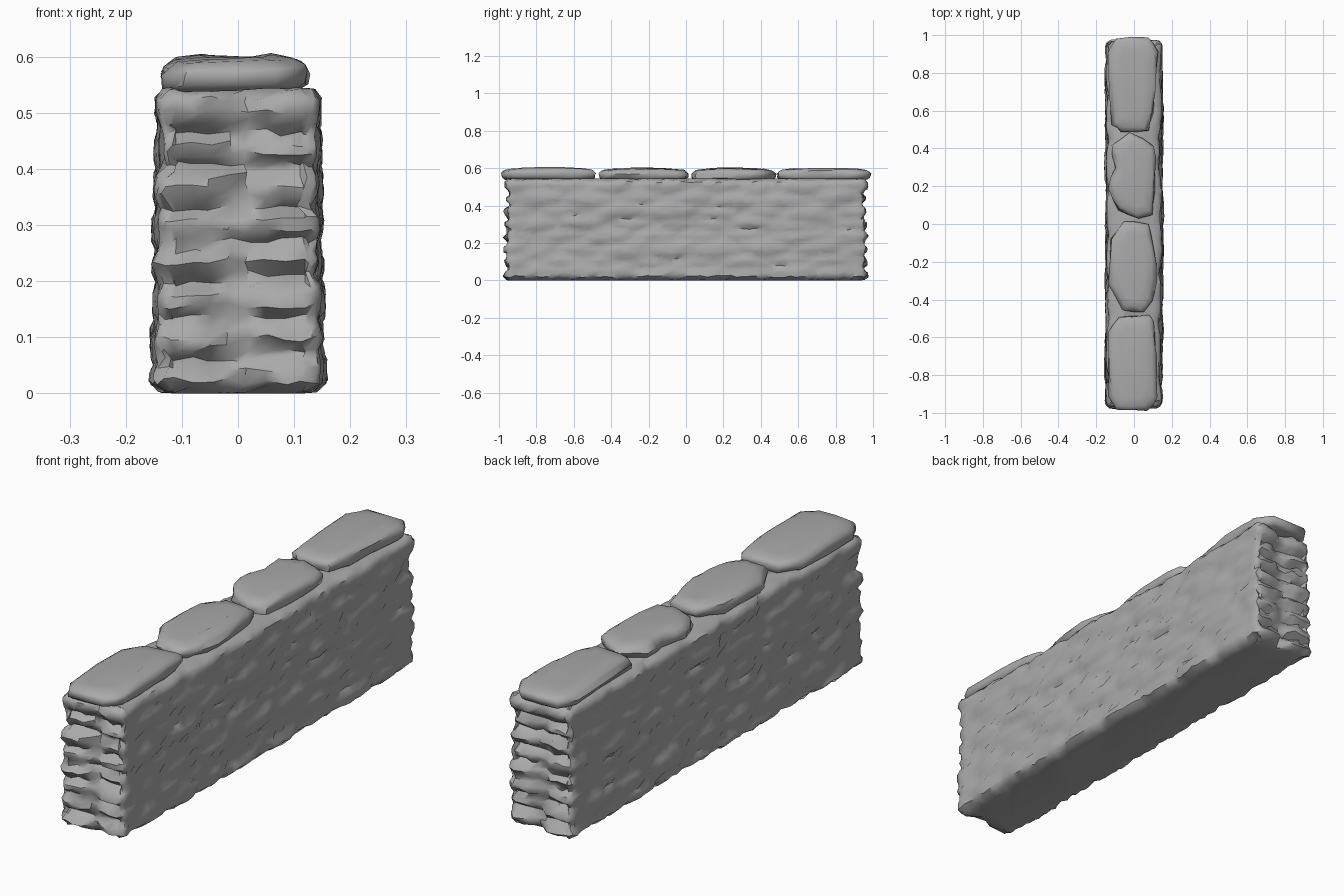
import bpy, bmesh, math, random
from mathutils import Vector, kdtree

random.seed(7)
cube = bpy.data.objects.get("Cube")
if cube:
    bpy.data.objects.remove(cube, do_unlink=True)

stone = bpy.data.materials.new("grey stone")
stone.use_nodes = True
grey = (0.4, 0.4, 0.4, 1)
stone.diffuse_color = grey
bsdf = stone.node_tree.nodes["Principled BSDF"]
bsdf.inputs["Base Color"].default_value = grey
bsdf.inputs["Roughness"].default_value = 0.9

HALF_W, HALF_L, TOP = 0.16, 0.985, 0.545


def loft(name, rings, angle):
    """Skin a stack of closed rings and close both ends."""
    bm = bmesh.new()
    loops = [[bm.verts.new(p) for p in ring] for ring in rings]
    n = len(loops[0])
    for low, high in zip(loops, loops[1:]):
        for i in range(n):
            j = (i + 1) % n
            bm.faces.new((low[i], low[j], high[j], high[i]))
    bm.faces.new(loops[0][::-1])
    bm.faces.new(loops[-1])
    bmesh.ops.recalc_face_normals(bm, faces=bm.faces)
    mesh = bpy.data.meshes.new(name)
    bm.to_mesh(mesh)
    bm.free()
    mesh.materials.append(stone)
    obj = bpy.data.objects.new(name, mesh)
    bpy.context.collection.objects.link(obj)
    bpy.ops.object.select_all(action="DESELECT")
    obj.select_set(True)
    bpy.context.view_layer.objects.active = obj
    bpy.ops.object.shade_smooth_by_angle(angle=math.radians(angle))
    return obj


# Stone centres laid in staggered courses; each one becomes a bulge in the wall
def squash(p):
    return Vector((p[0] / 0.16, p[1] / 0.24, p[2] / 0.075))


centres = []
COURSES = 8
for row in range(COURSES):
    for side in (-1, 1):
        z = (row + 0.5 + random.uniform(-0.28, 0.28)) * TOP / COURSES
        for end in (-1, 1):
            centres.append((side * 0.09, end * 0.93, z))
        y = -0.78 + 0.12 * (row % 2)
        while y < 0.82:
            centres.append((side * 0.14, y, z + random.uniform(-0.015, 0.015)))
            y += random.uniform(0.18, 0.3)
tree = kdtree.KDTree(len(centres))
for i, c in enumerate(centres):
    tree.insert(squash(c), i)
tree.balance()
push = [random.uniform(0, 1) for c in centres]


# Plan outline: a rounded rectangle walked at even steps, with outward normals
def outline(step=0.032, r=0.045):
    pts = []
    corners = [(1, -1, -90), (1, 1, 0), (-1, 1, 90), (-1, -1, 180)]
    for sx, sy, start in corners:
        cx, cy = sx * (HALF_W - r), sy * (HALF_L - r)
        for k in range(4):
            a = math.radians(start + 30 * k)
            n = Vector((math.cos(a), math.sin(a), 0))
            pts.append((Vector((cx, cy, 0)) + n * r, n))
    walk = []
    for i, (p, n) in enumerate(pts):
        q, m = pts[(i + 1) % len(pts)]
        count = max(1, round((q - p).length / step))
        walk += [(p.lerp(q, k / count), n.lerp(m, k / count).normalized())
                 for k in range(count)]
    return walk


def wall_ring(z, inset):
    ring = []
    for p, n in outline():
        end = abs(n.y) ** 2
        jitter = 0.007 if inset < 0.03 else 0.003
        q = p + Vector((-n.y, n.x, 0)) * random.uniform(-jitter, jitter)
        q.z = z + random.uniform(-jitter, jitter) * (0 < z < TOP)
        (_, a, near), (_, _, far) = tree.find_n(squash(q), 2)
        bulge = min(1, (far - near) * 2.2)
        depth = (0.012 + 0.03 * end) * (1 - bulge)
        depth += (0.012 + 0.012 * end) * push[a]
        depth += 0.012 * z / TOP + random.uniform(-0.002, 0.002)
        q -= n * (depth + inset)
        ring.append(q)
    return ring


# Wall body, with rounded bottom and top edges
rings = [wall_ring(0, 0.045), wall_ring(0.008, 0.018)]
ROWS = 26
for i in range(ROWS + 1):
    rings.append(wall_ring(0.022 + (TOP - 0.044) * i / ROWS, 0))
rings += [wall_ring(TOP - 0.008, 0.012), wall_ring(TOP, 0.04)]
loft("wall_body", rings, 48)

# Flat capping stones: (centre y, half length, plan outline in unit coordinates)
caps = [
    (-0.735, 0.25, [(-.7, -1), (.6, -1), (1, -.75), (.95, .1), (.9, .7), (.7, 1),
                    (-.6, .98), (-1, .65), (-1, -.7)]),
    (-0.225, 0.24, [(-.4, -.95), (.4, -1), (.75, -.75), (.95, -.3), (.85, .5),
                    (.6, .95), (-.4, 1), (-.9, .6), (-1, -.4)]),
    (0.255, 0.225, [(-.6, -.8), (.2, -1), (.8, -.9), (.95, .1), (.85, .7),
                    (-.1, 1), (-.85, .7), (-.75, .2), (-1, -.3)]),
    (0.74, 0.25, [(-.85, -.85), (-.5, -1), (.6, -1), (.85, -.6), (1, .4),
                  (1, .7), (.65, 1), (-.7, .98), (-1, .65)]),
]
# Cross-section of a cap: height and shrink
section = [(0.54, 0.86), (0.549, 0.97), (0.57, 1), (0.587, 0.95),
           (0.597, 0.82), (0.602, 0.5)]
for number, (cy, half, plan) in enumerate(caps):
    pts = []
    for (ax, ay), (bx, by) in zip(plan, plan[1:] + plan[:1]):
        pts += [(ax, ay), ((ax + bx) / 2 * 1.02, (ay + by) / 2 * 1.01)]
    tilt = random.uniform(-0.004, 0.004)
    cap_rings = []
    for z, s in section:
        wobble = 0.012 if z < 0.59 else 0.006
        cap_rings.append([Vector((
            -0.005 + x * 0.128 * s + random.uniform(-wobble, wobble) * 0.6,
            cy + y * (half - 0.128 * (1 - s)) + random.uniform(-0.005, 0.005),
            z + tilt * x - (0.006 * y * y if z > 0.58 else 0)
            + random.uniform(-0.002, 0.002))) for x, y in pts])
    loft(f"cap_stone_{number + 1}", cap_rings, 55)
